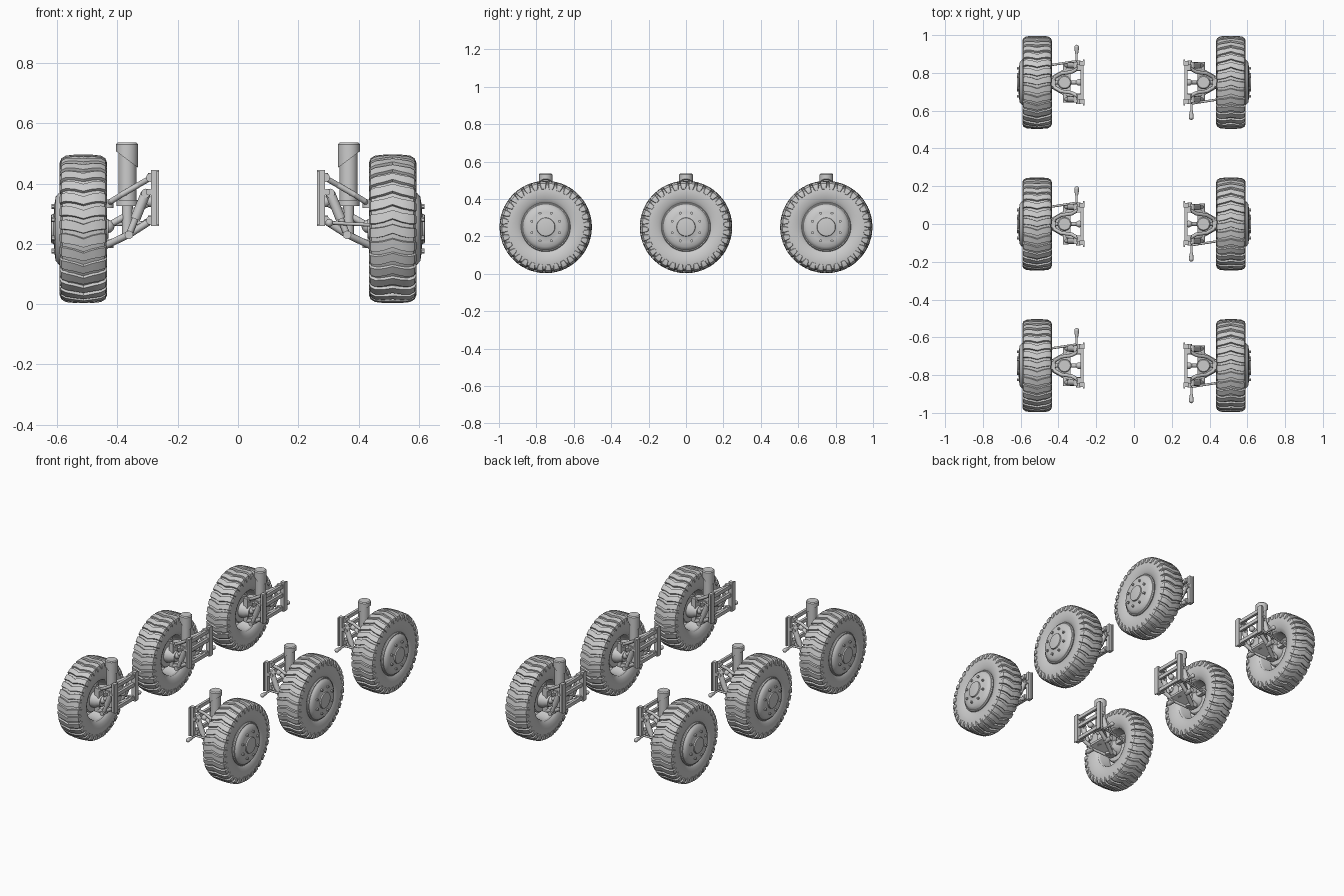
import bpy
import bmesh
from math import pi, sin, cos, radians
from mathutils import Vector, Matrix

cube = bpy.data.objects.get("Cube")
if cube:
    bpy.data.objects.remove(cube, do_unlink=True)

grey = bpy.data.materials.new("plain grey")
grey.use_nodes = True
grey.diffuse_color = (0.6, 0.6, 0.6, 1)
grey.node_tree.nodes["Principled BSDF"].inputs["Base Color"].default_value = (0.6, 0.6, 0.6, 1)

AXLE = 0.25     # wheel centre height
MID = 0.513     # tyre centre plane
LUGS = 32
parts = []


def on_wheel(x, r, a):
    """Point at angle a on a circle around the axle."""
    return Vector((x, r * cos(a), AXLE + r * sin(a)))


def lathe(bm, profile, steps=64):
    """Revolve (x, radius) points around the axle."""
    rings = []
    for x, r in profile:
        if r == 0:
            rings.append([bm.verts.new((x, 0, AXLE))] * steps)
        else:
            rings.append([bm.verts.new(on_wheel(x, r, 2 * pi * i / steps)) for i in range(steps)])
    for a, b in zip(rings, rings[1:]):
        for i in range(steps):
            j = (i + 1) % steps
            quad = list(dict.fromkeys((a[i], a[j], b[j], b[i])))
            bm.faces.new(quad)


def rod(bm, a, b, r1, r2=None, sides=16):
    """Cylinder or cone from a to b."""
    a, b = Vector(a), Vector(b)
    d = b - a
    m = Matrix.Translation((a + b) / 2) @ d.to_track_quat('Z', 'Y').to_matrix().to_4x4()
    return bmesh.ops.create_cone(bm, cap_ends=True, segments=sides, radius1=r1,
                                 radius2=r1 if r2 is None else r2,
                                 depth=d.length, matrix=m)["verts"]


def ball(bm, centre, r):
    bmesh.ops.create_uvsphere(bm, u_segments=16, v_segments=10, radius=r,
                              matrix=Matrix.Translation(centre))


def chain(bm, points, r):
    """Rods joined by balls."""
    for a, b in zip(points, points[1:]):
        rod(bm, a, b, r, sides=12)
    for p in points:
        ball(bm, p, r)


def box(bm, centre, size):
    m = Matrix.Translation(centre) @ Matrix.Diagonal((*size, 1))
    return bmesh.ops.create_cube(bm, size=1, matrix=m)["verts"]


def finish(bm, name, angle=35):
    bmesh.ops.recalc_face_normals(bm, faces=bm.faces)
    mesh = bpy.data.meshes.new(name)
    bm.to_mesh(mesh)
    bm.free()
    mesh.materials.append(grey)
    obj = bpy.data.objects.new(name, mesh)
    bpy.context.collection.objects.link(obj)
    bpy.ops.object.select_all(action='DESELECT')
    obj.select_set(True)
    bpy.context.view_layer.objects.active = obj
    bpy.ops.object.shade_smooth_by_angle(angle=radians(angle))
    parts.append(obj)


# Tyre carcass
bm = bmesh.new()
half = [(0.05, 0.12), (0.062, 0.13), (0.071, 0.15), (0.076, 0.175),
        (0.076, 0.2), (0.07, 0.225), (0.05, 0.235)]
lathe(bm, [(MID - x, r) for x, r in half] + [(MID, 0.237)]
      + [(MID + x, r) for x, r in reversed(half)], 96)

# Tread lugs in a chevron: (offset, outer radius, base radius, skew, half width)
section = [(0.0, 0.247, 0.232, 0.0, 0.058), (0.03, 0.246, 0.231, 0.04, 0.062),
           (0.058, 0.243, 0.228, 0.06, 0.066), (0.073, 0.234, 0.215, 0.06, 0.064),
           (0.0785, 0.22, 0.21, 0.06, 0.058), (0.0775, 0.203, 0.2, 0.06, 0.045)]
for side in (-1, 1):
    for n in range(LUGS):
        base = 2 * pi * n / LUGS
        rows = []
        for off, outer, inner, skew, w in section:
            x_in = MID + side * min(off, 0.07)
            rows.append([bm.verts.new(on_wheel(x, r, base + skew + s * k))
                         for x, r, s, k in ((x_in, inner, -1, w + 0.012), (MID + side * off, outer, -1, w),
                                            (MID + side * off, outer, 1, w), (x_in, inner, 1, w + 0.012))])
        for a, b in zip(rows, rows[1:]):
            for k in range(4):
                j = (k + 1) % 4
                bm.faces.new((a[k], a[j], b[j], b[k]))
        bm.faces.new(rows[0])
        bm.faces.new(rows[-1])
finish(bm, "tyre")

# Rim with domed outer face and open inner barrel
bm = bmesh.new()
lathe(bm, [(0.55, 0), (0.55, 0.1), (0.535, 0.115), (0.475, 0.118), (0.455, 0.126),
           (0.45, 0.134), (0.458, 0.136), (0.48, 0.125), (0.56, 0.125), (0.582, 0.132),
           (0.588, 0.128), (0.588, 0.123), (0.596, 0.117), (0.605, 0.106), (0.609, 0.08),
           (0.611, 0.052), (0.612, 0.05), (0.619, 0.048), (0.62, 0.044), (0.62, 0)])
finish(bm, "rim")

# Wheel bolts
bm = bmesh.new()
for i in range(8):
    a = 2 * pi * (i + 0.5) / 8
    rod(bm, on_wheel(0.6, 0.08, a), on_wheel(0.619, 0.08, a), 0.008, sides=6)
finish(bm, "wheel_bolts")

# Brake drum and hub
bm = bmesh.new()
lathe(bm, [(0.555, 0), (0.555, 0.085), (0.5, 0.085), (0.492, 0.078), (0.49, 0.05),
           (0.46, 0.045), (0.445, 0.036), (0.43, 0.032), (0.43, 0)], 40)
finish(bm, "brake_drum")

# Steering knuckle with upper and lower ball joints
bm = bmesh.new()
box(bm, (0.455, 0, 0.26), (0.03, 0.05, 0.15))
box(bm, (0.468, -0.045, 0.262), (0.025, 0.09, 0.025))
for z in (0.2, 0.333):
    rod(bm, (0.435, 0, z - 0.014), (0.435, 0, z + 0.014), 0.022)
finish(bm, "steering_knuckle")

# Chassis bracket: two posts, crossbars and hinge ears
bm = bmesh.new()
for s in (-1, 1):
    box(bm, (0.275, s * 0.1, 0.352), (0.026, 0.024, 0.185))
    box(bm, (0.266, s * 0.112, 0.352), (0.008, 0.02, 0.18))
    for z in (0.28, 0.42):
        box(bm, (0.286, s * 0.078, z), (0.026, 0.02, 0.03))
    rod(bm, (0.295, s * 0.06, 0.372), (0.295, s * 0.115, 0.372), 0.011)
for z in (0.28, 0.365, 0.42):
    box(bm, (0.276, 0, z), (0.016, 0.19, 0.022))
finish(bm, "chassis_bracket")

# Upper wishbone looping around the strut
bm = bmesh.new()
loop = [(0.288, 0.078, 0.42), (0.33, 0.055, 0.396), (0.385, 0.047, 0.364),
        (0.418, 0.028, 0.343), (0.432, 0, 0.334)]
for s in (-1, 1):
    chain(bm, [(x, s * y, z) for x, y, z in loop], 0.0095)
    rod(bm, (0.29, s * 0.062, 0.42), (0.29, s * 0.094, 0.42), 0.015)
finish(bm, "upper_wishbone")

# Lower wishbone: two arms and a tapered plate
bm = bmesh.new()
for s in (-1, 1):
    chain(bm, [(0.288, s * 0.078, 0.278), (0.36, s * 0.062, 0.232), (0.438, s * 0.018, 0.195)], 0.012)
    rod(bm, (0.29, s * 0.062, 0.278), (0.29, s * 0.094, 0.278), 0.015)
    rod(bm, (0.362, s * 0.055, 0.23), (0.362, s * 0.108, 0.23), 0.014)
for v in box(bm, (0.39, 0, 0.22), (0.11, 0.13, 0.014)):
    t = (v.co.x - 0.335) / 0.11
    v.co.y *= 1 - 0.65 * t
    v.co.z += 0.024 - 0.05 * t
finish(bm, "lower_wishbone")

# Pair of angled shock absorbers
bm = bmesh.new()
for s in (-1, 1):
    top, foot = Vector((0.306, s * 0.09, 0.368)), Vector((0.362, s * 0.09, 0.23))
    rod(bm, top, top.lerp(foot, 0.62), 0.0165)
    rod(bm, top.lerp(foot, 0.6), foot, 0.011)
    rod(bm, top - Vector((0, 0.017, 0)), top + Vector((0, 0.017, 0)), 0.015)
finish(bm, "shock_absorbers")

# Spring strut: tube, foot and slant-cut sleeve
bm = bmesh.new()
rod(bm, (0.367, 0, 0.34), (0.367, 0, 0.53), 0.03, sides=32)
rod(bm, (0.367, 0, 0.325), (0.367, 0, 0.345), 0.036, sides=32)
rod(bm, (0.367, 0, 0.225), (0.367, 0, 0.33), 0.018, sides=20)
for v in rod(bm, (0.368, 0, 0.48), (0.368, 0, 0.53), 0.0365, sides=32):
    if v.co.z < 0.5:
        v.co.z += (v.co.x - 0.368) * 0.75
rod(bm, (0.368, 0, 0.53), (0.368, 0, 0.536), 0.0365, 0.031, 32)
finish(bm, "spring_strut")

# Drive shaft with joint
bm = bmesh.new()
rod(bm, (0.28, 0, 0.345), (0.44, 0, 0.255), 0.011)
ball(bm, (0.432, 0, 0.258), 0.022)
ball(bm, (0.29, 0, 0.34), 0.018)
finish(bm, "drive_shaft")

# Steering link with tapered end
bm = bmesh.new()
chain(bm, [(0.462, -0.088, 0.262), (0.306, -0.112, 0.27)], 0.006)
rod(bm, (0.305, -0.105, 0.27), (0.304, -0.152, 0.27), 0.006)
rod(bm, (0.304, -0.15, 0.27), (0.303, -0.186, 0.27), 0.008, 0.013)
ball(bm, (0.303, -0.186, 0.27), 0.013)
finish(bm, "steering_link")

# Place the assembly at all six corners; right side is turned half a turn
for row, y in (("front", -0.75), ("middle", 0), ("rear", 0.75)):
    for side, turn in (("left", 0), ("right", pi)):
        for part in parts:
            copy = bpy.data.objects.new(f"{row}_{side}_{part.name}", part.data)
            copy.matrix_world = Matrix.Translation((0, y, 0)) @ Matrix.Rotation(turn, 4, 'Z')
            bpy.context.collection.objects.link(copy)
for part in parts:
    bpy.data.objects.remove(part, do_unlink=True)
